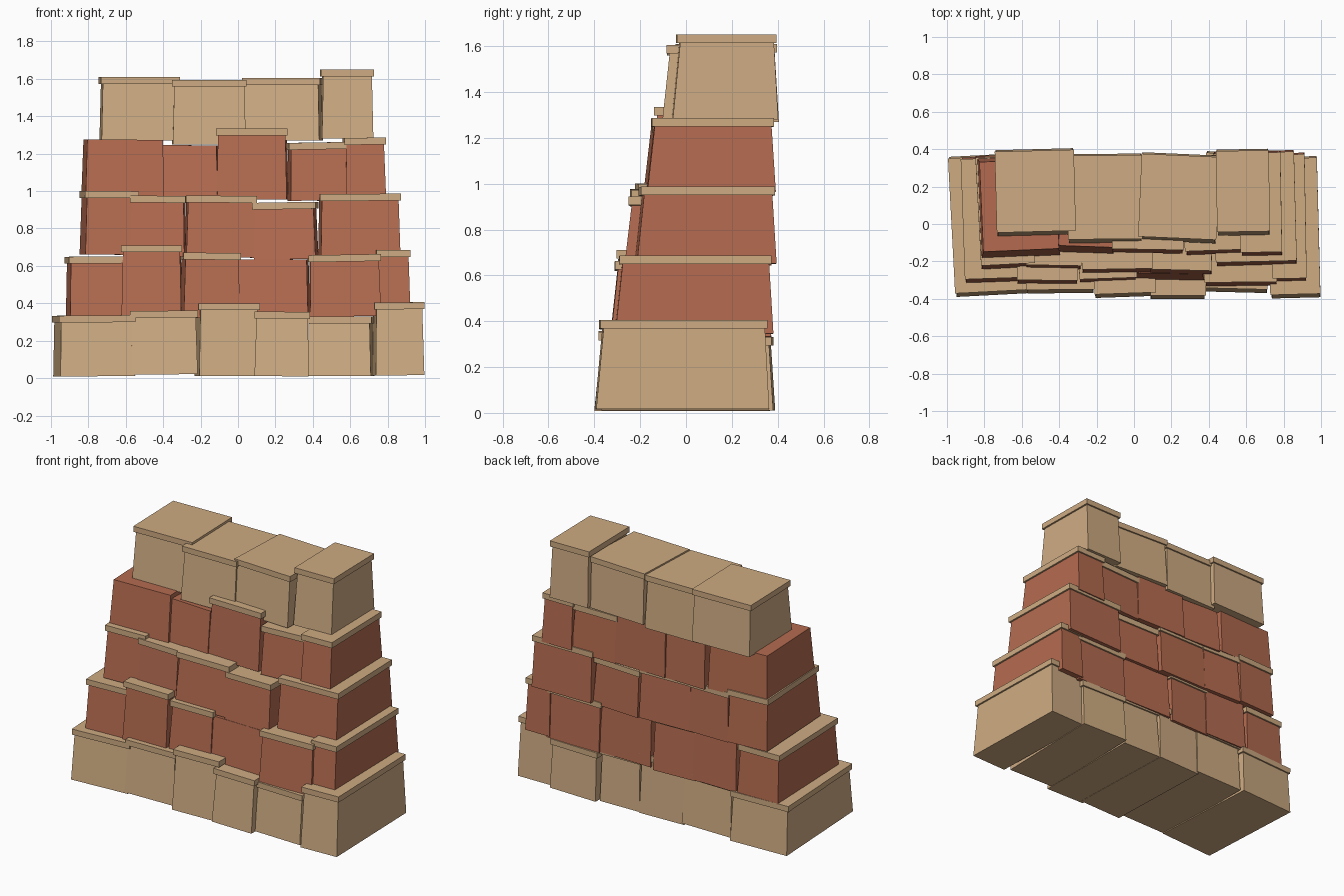
import bpy, bmesh, math
from mathutils import Matrix, Vector


def material(name, rgb):
    m = bpy.data.materials.new(name)
    m.diffuse_color = (*rgb, 1)
    return m


TAN = material("sandstone", (0.62, 0.41, 0.225))
RED = material("brick_red", (0.46, 0.148, 0.08))


def slab(name, bottom, top, z0, z1, pivot, yaw, mat, roll=0.0):
    """Tapered box; bottom and top are (x0, x1, y0, y1)."""
    bm = bmesh.new()
    rings = []
    for (x0, x1, y0, y1), z in ((bottom, z0), (top, z1)):
        rings.append([bm.verts.new(p) for p in
                      ((x0, y0, z), (x1, y0, z), (x1, y1, z), (x0, y1, z))])
    lo, hi = rings
    bm.faces.new(lo[::-1])
    bm.faces.new(hi)
    for i in range(4):
        j = (i + 1) % 4
        bm.faces.new((lo[i], lo[j], hi[j], hi[i]))
    p = Vector(pivot)
    rot = (Matrix.Translation(p) @ Matrix.Rotation(math.radians(yaw), 4, 'Z')
           @ Matrix.Rotation(math.radians(roll), 4, 'Y') @ Matrix.Translation(-p))
    bm.transform(rot)
    me = bpy.data.meshes.new(name)
    bm.to_mesh(me)
    bm.free()
    me.materials.append(mat)
    ob = bpy.data.objects.new(name, me)
    bpy.context.collection.objects.link(ob)


def course(row, mat, blocks, lean=0.035, side=0.008):
    """One row of stones: (x0, x1, z0, z1, front, back, yaw, roll, has_cap)."""
    for i, (x0, x1, z0, z1, yf, yb, yaw, roll, cap) in enumerate(blocks, 1):
        pivot = ((x0 + x1) / 2, (yf + yb) / 2, (z0 + z1) / 2)
        top = (x0 + side, x1 - side, yf + lean, yb - 0.02)
        body_top = z1 - 0.01 if cap else z1
        slab(f"row{row}_block_{i}", (x0, x1, yf, yb), top, z0, body_top,
             pivot, yaw, mat, roll)
        if cap:
            o = 0.012
            c = (top[0] - o, top[1] + o, top[2] - o - 0.004, top[3] + o)
            slab(f"row{row}_cap_{i}", c, c, z1 - 0.037, z1, pivot, yaw, TAN, roll)


# base course of sandstone
course(1, TAN, [
    (-0.97, -0.57, 0.01, 0.335, -0.38, 0.37, 3, -0.5, 1),
    (-0.575, -0.22, 0.02, 0.36, -0.37, 0.36, 0.5, -0.5, 1),
    (-0.22, 0.10, 0.01, 0.40, -0.39, 0.36, 2, 0, 1),
    (0.09, 0.38, 0.01, 0.355, -0.40, 0.36, 0, 0.7, 1),
    (0.38, 0.72, 0.01, 0.33, -0.365, 0.385, -1.5, 0, 1),
    (0.725, 0.985, 0.015, 0.405, -0.395, 0.36, 1.5, -0.5, 1)])

# three courses of red brick
course(2, RED, [
    (-0.91, -0.62, 0.33, 0.65, -0.31, 0.36, 2, -0.5, 1),
    (-0.62, -0.30, 0.33, 0.71, -0.32, 0.36, -0.5, 0, 1),
    (-0.30, 0.00, 0.32, 0.67, -0.31, 0.36, 2, 0.5, 1),
    (0.00, 0.38, 0.33, 0.635, -0.30, 0.36, -1, 0, 0),
    (0.38, 0.76, 0.33, 0.66, -0.33, 0.37, 0.5, -1, 1),
    (0.74, 0.915, 0.345, 0.685, -0.31, 0.38, 1, -0.5, 1)])

course(3, RED, [
    (-0.83, -0.55, 0.66, 1.00, -0.235, 0.37, 3, 0.5, 1),
    (-0.57, -0.28, 0.65, 0.975, -0.24, 0.37, -1, 0.5, 1),
    (-0.28, 0.09, 0.645, 0.975, -0.26, 0.37, 1, 0.5, 1),
    (0.09, 0.42, 0.635, 0.94, -0.265, 0.36, -1.5, -1, 1),
    (0.435, 0.86, 0.65, 0.985, -0.22, 0.39, 1.5, -0.4, 1)])

course(4, RED, [
    (-0.825, -0.405, 0.97, 1.275, -0.175, 0.36, 2.5, 0.5, 0),
    (-0.405, -0.10, 0.955, 1.245, -0.155, 0.37, -2, 0.5, 0),
    (-0.11, 0.265, 0.955, 1.335, -0.155, 0.37, -1, 0, 1),
    (0.27, 0.58, 0.95, 1.26, -0.16, 0.37, 2, -1, 1),
    (0.57, 0.785, 0.965, 1.285, -0.17, 0.39, 1, -0.7, 1)])

# coping course of sandstone
course(5, TAN, [
    (-0.735, -0.32, 1.27, 1.61, -0.06, 0.40, 1.5, 0, 1),
    (-0.35, 0.04, 1.25, 1.595, -0.10, 0.375, 0.5, 0, 1),
    (0.035, 0.445, 1.27, 1.605, -0.095, 0.375, -2.5, 0, 1),
    (0.445, 0.72, 1.28, 1.65, -0.06, 0.40, 1, 0, 1)])
